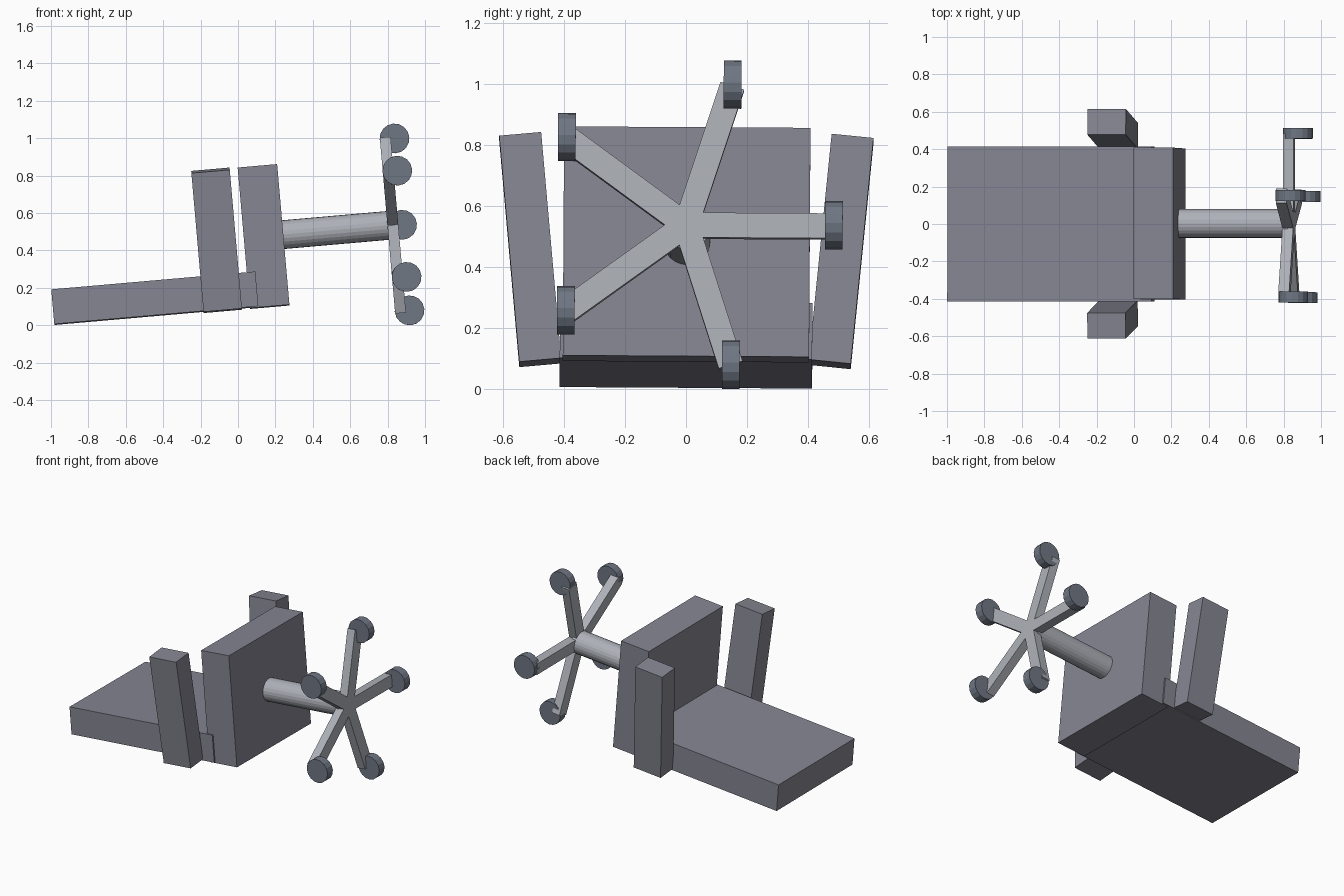
import bpy, bmesh
from math import radians, cos, sin, pi
from mathutils import Matrix, Vector

if "Cube" in bpy.data.objects:
    bpy.data.objects.remove(bpy.data.objects["Cube"])

# Office chair lying on its back: x = seat axis, z = seat depth, tipped by 5 degrees
PIVOT = Vector((0, 0, 0.466))
ROLL = Matrix.Translation(PIVOT) @ Matrix.Rotation(radians(-0.35), 4, 'X') @ Matrix.Translation(-PIVOT)
TIP = Matrix.Rotation(radians(-5), 4, 'Y') @ ROLL
parts = []


def material(name, colour):
    m = bpy.data.materials.new(name)
    m.diffuse_color = (*colour, 1)
    m.use_nodes = True
    m.node_tree.nodes["Principled BSDF"].inputs["Base Color"].default_value = m.diffuse_color
    return m


FABRIC = material("fabric", (0.235, 0.238, 0.285))
METAL = material("metal", (0.42, 0.44, 0.48))
RUBBER = material("rubber", (0.16, 0.185, 0.23))


def finish(name, bm, mat):
    bm.transform(TIP)
    me = bpy.data.meshes.new(name)
    bm.to_mesh(me)
    bm.free()
    me.materials.append(mat)
    ob = bpy.data.objects.new(name, me)
    bpy.context.collection.objects.link(ob)
    parts.append(ob)


def box(name, centre, size, mat, turn=0):
    bm = bmesh.new()
    m = Matrix.Translation(centre) @ Matrix.Rotation(turn, 4, 'X') @ Matrix.Diagonal((*size, 1))
    bmesh.ops.create_cube(bm, size=1, matrix=m)
    finish(name, bm, mat)


def cylinder(name, centre, radius, depth, axis, sides, mat):
    bm = bmesh.new()
    rot = Matrix.Rotation(pi / 2, 4, 'Y' if axis == 'X' else 'X')
    bmesh.ops.create_cone(bm, cap_ends=True, segments=sides, radius1=radius, radius2=radius,
                          depth=depth, matrix=Matrix.Translation(centre) @ rot)
    finish(name, bm, mat)


# Seat cushion and backrest
box("seat", (0.178, 0.002, 0.466), (0.212, 0.808, 0.754), FABRIC)
box("backrest", (-0.430, 0.002, 0.188), (1.095, 0.828, 0.186), FABRIC)

# Armrests lean outwards
for side, label in ((1, "left"), (-1, "right")):
    box(f"armrest_{label}", (-0.074, side * 0.510 - 0.001, 0.468), (0.206, 0.138, 0.747),
        FABRIC, -side * radians(5.4))

# Gas column
cylinder("column", (0.572, 0.003, 0.467), 0.077, 0.596, 'X', 24, METAL)

# Five-legged base with castors, all castor axles parallel
for i in range(5):
    a = i * 2 * pi / 5
    d = Vector((0, cos(a), sin(a)))
    hub = Vector((0.872, 0, 0.467))
    box(f"base_leg_{i + 1}", hub + d * 0.2415, (0.058, 0.483, 0.082), METAL, a)
    cylinder(f"castor_{i + 1}", hub + d * 0.485 + Vector((0.049, 0, 0)), 0.0795, 0.058,
             'Y', 16, RUBBER)

# Rest everything on the floor
low = min(v.co.z for ob in parts for v in ob.data.vertices)
for ob in parts:
    ob.data.transform(Matrix.Translation((0, 0, -low)))
